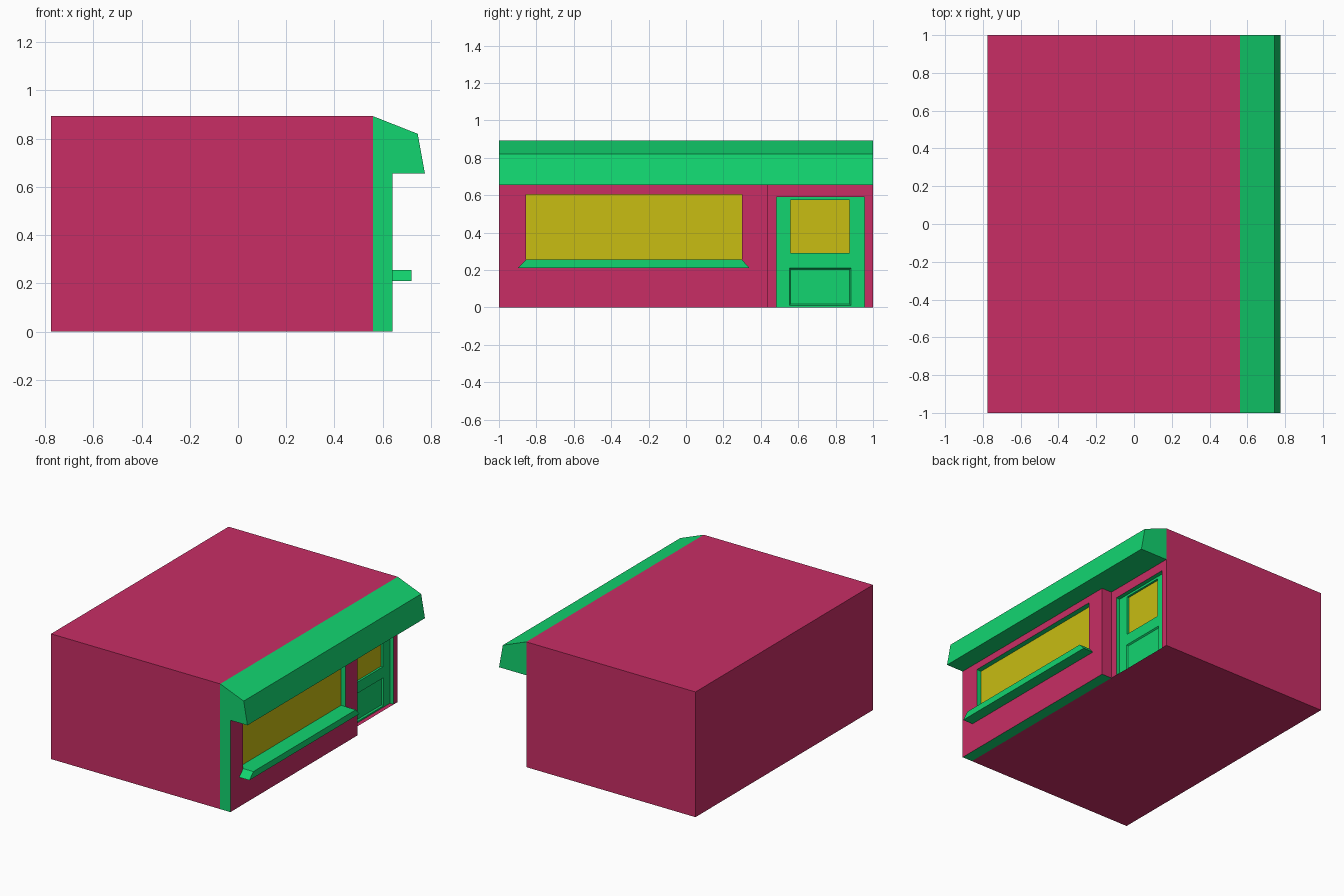
import bpy

if "Cube" in bpy.data.objects:
    bpy.data.objects.remove(bpy.data.objects["Cube"])


def material(name, rgb):
    m = bpy.data.materials.new(name)
    m.diffuse_color = (*rgb, 1)
    m.use_nodes = True
    m.node_tree.nodes["Principled BSDF"].inputs["Base Color"].default_value = m.diffuse_color
    return m


RED = material("crimson_wall", (0.58, 0.027, 0.13))
GREEN = material("green_trim", (0.006, 0.66, 0.16))
YELLOW = material("yellow_glass", (0.58, 0.51, 0.006))
PALETTE = [RED, GREEN, YELLOW]


def make(name, verts, faces, mats):
    mesh = bpy.data.meshes.new(name)
    mesh.from_pydata(verts, [], faces)
    for m in PALETTE:
        mesh.materials.append(m)
    for poly, m in zip(mesh.polygons, mats):
        poly.material_index = PALETTE.index(m)
    obj = bpy.data.objects.new(name, mesh)
    bpy.context.collection.objects.link(obj)
    return obj


def prism(name, profile, a, b, side_mats, end_mats, axis="y"):
    """Extrude a counter-clockwise profile from a to b; None leaves a face open."""
    n = len(profile)
    place = (lambda u, v, t: (u, t, v)) if axis == "y" else (lambda u, v, t: (t, u, v))
    verts = [place(u, v, t) for t in (a, b) for u, v in profile]
    faces, mats = [], []
    for i, m in enumerate(side_mats):
        if m:
            j = (i + 1) % n
            faces.append((i, i + n, j + n, j))
            mats.append(m)
    for face, m in zip((tuple(range(n)), tuple(reversed(range(n, 2 * n)))), end_mats):
        if m:
            faces.append(face)
            mats.append(m)
    return make(name, verts, faces, mats)


def nested(name, rings, mats):
    """Panel facing +x made of successive rectangles (x, y0, y1, z0, z1)."""
    verts, faces, used = [], [], []
    for x, y0, y1, z0, z1 in rings:
        verts += [(x, y0, z0), (x, y1, z0), (x, y1, z1), (x, y0, z1)]
    for r in range(len(rings) - 1):
        for i in range(4):
            j = (i + 1) % 4
            q = (4 * r + i, 4 * r + j, 4 * r + 4 + j, 4 * r + 4 + i)
            # openings that reach the ground or panel edge have no border there
            if all(verts[k][2] == 0 for k in q):
                continue
            faces.append(q)
            used.append(mats[r])
    k = 4 * (len(rings) - 1)
    if mats[-1]:
        faces.append((k, k + 1, k + 2, k + 3))
        used.append(mats[-1])
    return make(name, verts, faces, used)


BACK, WALL, FRONT = -0.775, 0.56, 0.64
TOP, EAVE, STEP = 0.893, 0.655, 0.435

# Main building block, open where the shop front covers it
prism("building_body", [(BACK, 0), (WALL, 0), (WALL, TOP), (BACK, TOP)],
      -1, 1, [RED, None, RED, RED], [RED, RED])

# Sloped canopy along the whole front
prism("canopy", [(WALL, EAVE), (0.775, EAVE), (0.745, 0.82), (WALL, TOP)],
      -1, 1, [GREEN, GREEN, GREEN, None], [GREEN, GREEN])

# Projecting shop wall: trim end, underside and return beside the door
prism("shop_wall_return", [(WALL, 0), (FRONT, 0), (FRONT, EAVE), (WALL, EAVE)],
      -1, STEP, [GREEN, None, None, None], [GREEN, RED])

# Shop wall face with recessed display window
window = (-0.855, 0.30, 0.255, 0.605)
nested("shop_window_wall",
       [(FRONT, -1, STEP, 0, EAVE), (FRONT, *window), (FRONT - 0.037, *window)],
       [RED, GREEN, YELLOW])

# Window sill with slanted ends
prism("window_sill", [(-0.90, 0.21), (0.34, 0.21), (0.30, 0.255), (-0.855, 0.255)],
      0.72, FRONT, [GREEN] * 4, [GREEN, None], axis="x")

# Set-back wall with the door opening
door = (0.485, 0.955, 0.0, 0.59)
DOOR_X = WALL - 0.03
nested("door_wall",
       [(WALL, STEP, 1, 0, EAVE), (WALL, *door), (DOOR_X, *door)],
       [RED, GREEN, None])

# Upper door half with glass, lower half with a bevelled panel
glass = (0.56, 0.875, 0.29, 0.575)
nested("door_upper",
       [(DOOR_X, 0.485, 0.955, 0.25, 0.59), (DOOR_X, *glass), (DOOR_X - 0.015, *glass)],
       [GREEN, GREEN, YELLOW])
nested("door_lower",
       [(DOOR_X, 0.485, 0.955, 0, 0.25), (DOOR_X, 0.553, 0.882, 0.01, 0.21),
        (DOOR_X - 0.01, 0.56, 0.875, 0.017, 0.203)],
       [GREEN, GREEN, GREEN])
